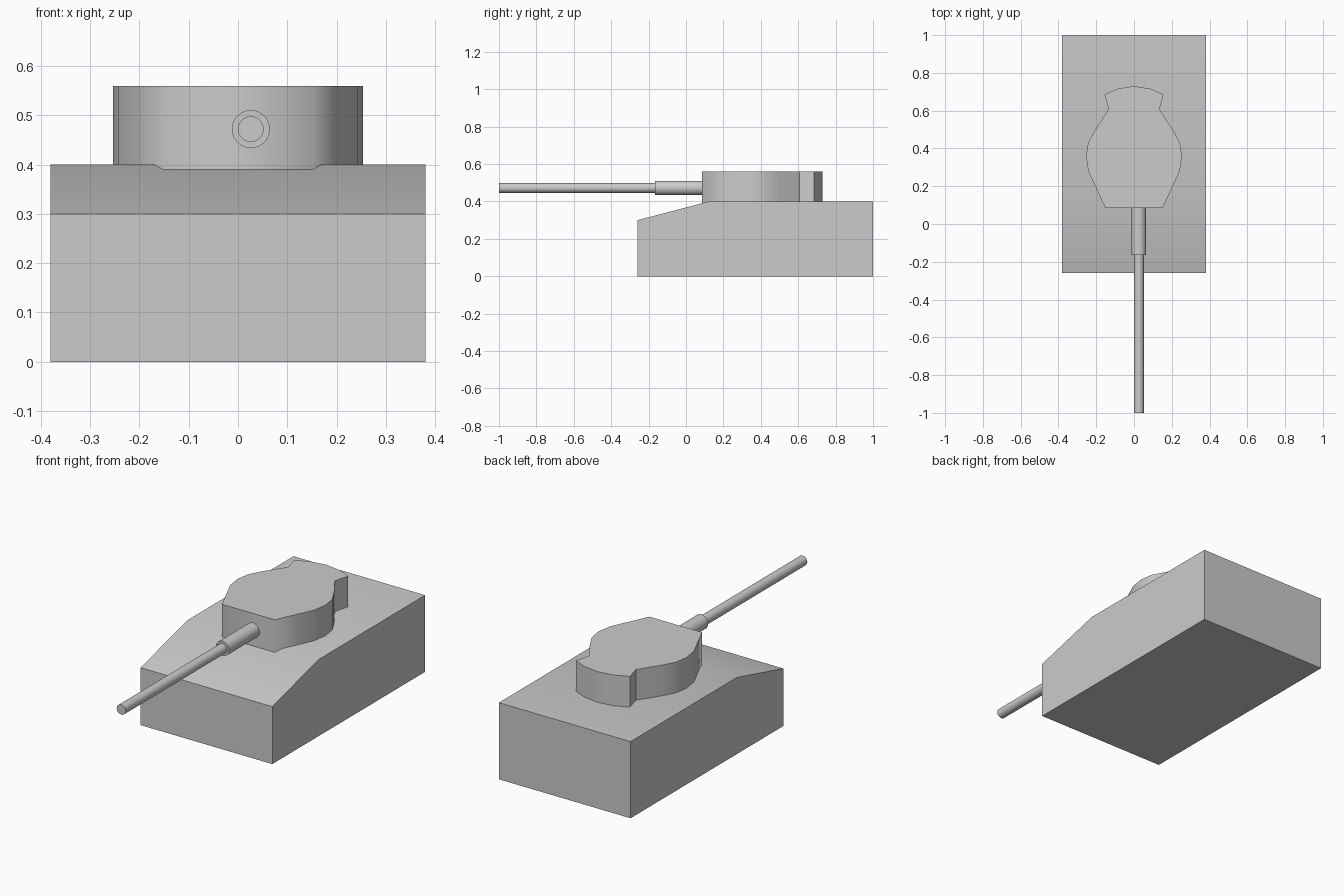
import bpy, bmesh, math
from mathutils import Matrix

if "Cube" in bpy.data.objects:
    bpy.data.objects.remove(bpy.data.objects["Cube"])


def finish(bm, name):
    bmesh.ops.recalc_face_normals(bm, faces=bm.faces)
    mesh = bpy.data.meshes.new(name)
    bm.to_mesh(mesh)
    bm.free()
    obj = bpy.data.objects.new(name, mesh)
    bpy.context.collection.objects.link(obj)
    return obj


def prism(name, points, depth, angle=35, sharp_xy=(), soft_xy=()):
    """Extrude a closed 3D outline along the depth vector; smooth below the angle."""
    bm = bmesh.new()
    face = bm.faces.new([bm.verts.new(p) for p in points])
    new = bmesh.ops.extrude_face_region(bm, geom=[face], use_keep_orig=True)["geom"]
    bmesh.ops.translate(bm, vec=depth, verts=[v for v in new if isinstance(v, bmesh.types.BMVert)])
    bmesh.ops.recalc_face_normals(bm, faces=bm.faces)
    for f in bm.faces:
        f.smooth = True
    for e in bm.edges:
        a, b = (v.co for v in e.verts)
        soft = any(abs(abs(v.x) - x) + abs(v.y - y) < 1e-4 for x, y in soft_xy for v in [a]) \
            and (a.xy - b.xy).length < 1e-5
        e.smooth = soft or e.calc_face_angle(0) < math.radians(angle)
    return finish(bm, name)


def tube(name, radius, y0, y1, x=0.026, z=0.472):
    """Cylinder running along y with smooth sides and flat ends."""
    bm = bmesh.new()
    place = Matrix.Translation((x, (y0 + y1) / 2, z)) @ Matrix.Rotation(math.pi / 2, 4, 'X')
    bmesh.ops.create_cone(bm, cap_ends=True, segments=32, radius1=radius,
                          radius2=radius, depth=y1 - y0, matrix=place)
    for f in bm.faces:
        f.smooth = True
    for e in bm.edges:
        e.smooth = e.calc_face_angle(0) < math.radians(35)
    return finish(bm, name)


# Hull: side profile with a sloped front deck
hull_profile = [(-0.26, 0), (1, 0), (1, 0.4), (0.123, 0.4), (-0.26, 0.3)]
prism("hull", [(-0.38, y, z) for y, z in hull_profile], (0.76, 0, 0))

# Turret: mirrored plan outline with a flared rear bustle
half = [(0.152, 0.085), (0.205, 0.2), (0.242, 0.28), (0.254, 0.357), (0.243, 0.43),
        (0.205, 0.5), (0.135, 0.606), (0.156, 0.685), (0.085, 0.717)]
outline = half + [(0, 0.73)] + [(-x, y) for x, y in reversed(half)]
prism("turret", [(x, y, 0.38) for x, y in outline], (0, 0, 0.18), soft_xy=half[:1])

# Gun: thick sleeve and thin barrel
tube("gun_sleeve", 0.0385, -0.165, 0.1)
tube("gun_barrel", 0.026, -1, -0.15)
